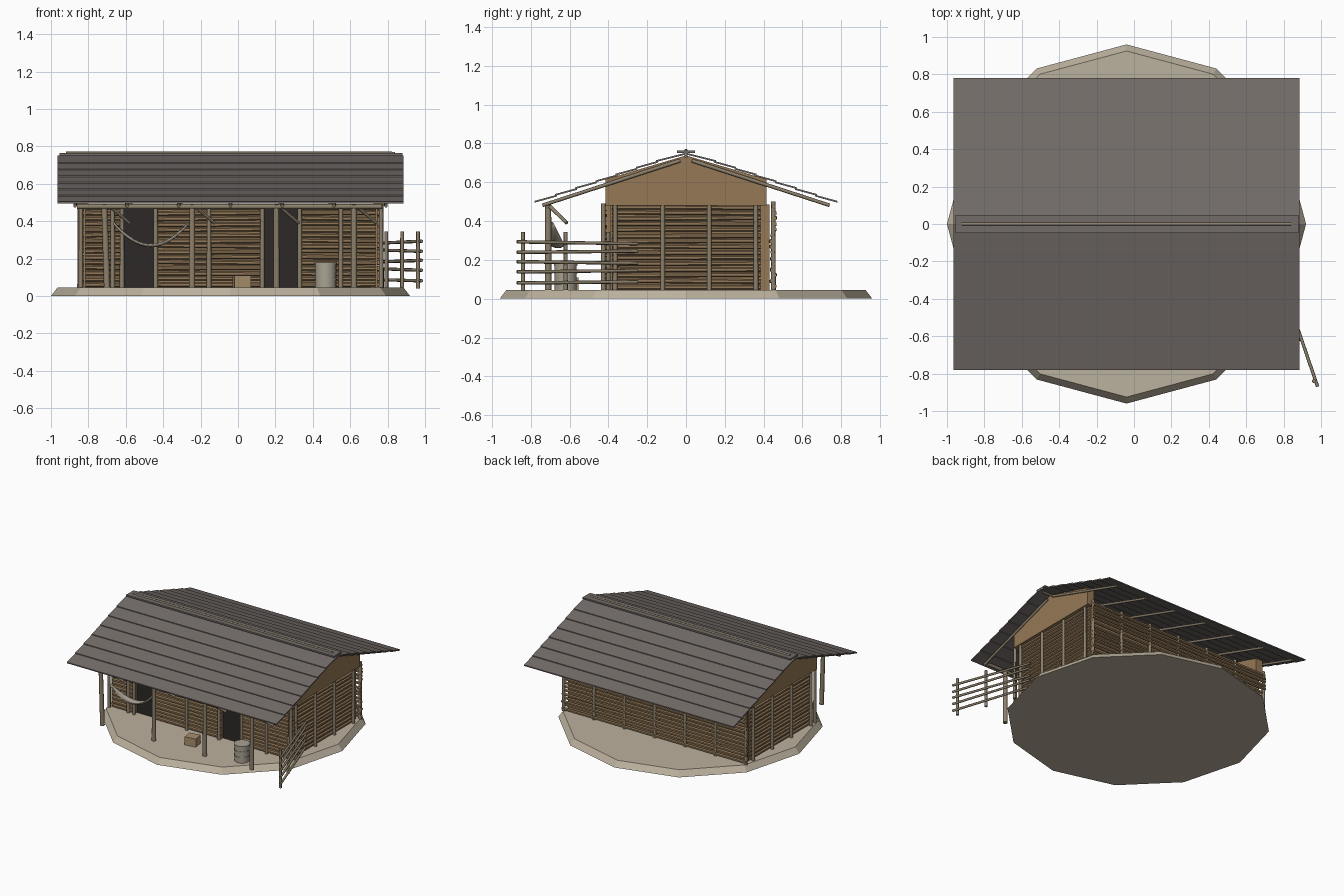
import bpy, bmesh, math, random
from mathutils import Vector, Matrix

if "Cube" in bpy.data.objects:
    bpy.data.objects.remove(bpy.data.objects["Cube"])

random.seed(4)
CX = -0.04      # house centre in x
Z0 = 0.045      # top of the earth platform


def mat(name, c):
    m = bpy.data.materials.new(name)
    m.diffuse_color = (*c, 1)
    m.use_nodes = True
    m.node_tree.nodes["Principled BSDF"].inputs["Base Color"].default_value = m.diffuse_color
    return m


EARTH = mat("earth", (0.50, 0.44, 0.34))
WALL = mat("wall_wood", (0.30, 0.19, 0.09))
SLAT = mat("slat_wood", (0.29, 0.19, 0.10))
POLE = mat("pole_wood", (0.27, 0.22, 0.15))
ROOF = mat("roof_sheet", (0.17, 0.15, 0.14))
DARK = mat("dark_opening", (0.025, 0.022, 0.02))
DRUM = mat("drum", (0.40, 0.36, 0.29))
CRATE = mat("crate", (0.38, 0.27, 0.15))


def finish(name, bm, m, smooth=False):
    bmesh.ops.recalc_face_normals(bm, faces=bm.faces)
    me = bpy.data.meshes.new(name)
    bm.to_mesh(me)
    bm.free()
    me.materials.append(m)
    ob = bpy.data.objects.new(name, me)
    bpy.context.collection.objects.link(ob)
    if smooth:
        bpy.context.view_layer.objects.active = ob
        ob.select_set(True)
        bpy.ops.object.shade_smooth_by_angle(angle=math.radians(50))
        ob.select_set(False)
    return ob


def poles(name, segs, r, m, sides=8):
    """Round poles from point a to point b, joined in one mesh."""
    bm = bmesh.new()
    for a, b in segs:
        a, b = Vector(a), Vector(b)
        d = b - a
        M = Matrix.Translation((a + b) / 2) @ d.to_track_quat('Z', 'Y').to_matrix().to_4x4()
        bmesh.ops.create_cone(bm, cap_ends=True, segments=sides, radius1=r,
                              radius2=r * 0.92, depth=d.length, matrix=M)
    return finish(name, bm, m, True)


def boxes(name, items, m, rot=0):
    """Boxes given as (x0, x1, y0, y1, z0, z1)."""
    bm = bmesh.new()
    for x0, x1, y0, y1, z0, z1 in items:
        M = (Matrix.Translation(((x0 + x1) / 2, (y0 + y1) / 2, (z0 + z1) / 2))
             @ Matrix.Rotation(rot, 4, 'Z') @ Matrix.Diagonal((x1 - x0, y1 - y0, z1 - z0, 1)))
        bmesh.ops.create_cube(bm, size=1, matrix=M)
    return finish(name, bm, m)


def prisms(name, items, m):
    """yz profiles extruded between two x positions."""
    bm = bmesh.new()
    for prof, x0, x1 in items:
        f = bm.faces.new([bm.verts.new((x0, y, z)) for y, z in prof])
        g = bmesh.ops.extrude_face_region(bm, geom=[f])
        bmesh.ops.translate(bm, vec=(x1 - x0, 0, 0),
                            verts=[v for v in g['geom'] if isinstance(v, bmesh.types.BMVert)])
    return finish(name, bm, m)


# Twelve-sided earth platform
bm = bmesh.new()
bmesh.ops.create_cone(bm, cap_ends=True, segments=12, radius1=0.96, radius2=0.925, depth=Z0,
                      matrix=Matrix.Translation((CX, 0, Z0 / 2)))
finish("earth_platform", bm, EARTH)

# Wall panels, with two door openings in the front
TOP = 0.485
spans = [(-0.815, -0.62), (-0.44, 0.14), (0.32, 0.735)]
boxes("front_wall", [(a, b, -0.41, -0.375, Z0, TOP) for a, b in spans], WALL)
boxes("back_wall", [(-0.82, 0.74, 0.385, 0.43, Z0, TOP)], WALL)
boxes("side_walls", [(CX + s * 0.77 - 0.015, CX + s * 0.77 + 0.015, -0.39, 0.39, Z0, TOP)
                     for s in (-1, 1)], WALL)
boxes("doorways", [(-0.62, -0.44, -0.39, -0.38, Z0, TOP), (0.14, 0.32, -0.39, -0.38, Z0, TOP)], DARK)

# Horizontal slats over every wall
front, back, side = [], [], []
for i in range(15):
    z = 0.062 + i * 0.0293


    def j():
        return z + random.uniform(-0.004, 0.004)
    for a, b in spans:
        front.append(((a, -0.412, j()), (b, -0.412, j())))
    o = 0.438 + random.uniform(0, 0.02)
    back.append(((-0.855, o, j()), (0.775, o, j())))
    for s in (-1, 1):
        x = CX + s * 0.79
        side.append(((x, -0.38, j()), (x, 0.385, j())))
poles("front_slats", front, 0.0125, SLAT, 6)
poles("back_slats", back, 0.0125, SLAT, 6)
poles("side_slats", side, 0.0125, SLAT, 6)

# Wall posts
posts = [((x, -0.426, Z0), (x, -0.426, 0.49))
         for x in (-0.84, -0.67, -0.62, -0.44, -0.155, 0.13, 0.33, 0.55, 0.765)]
posts += [((CX + k * 0.268, 0.45, Z0), (CX + k * 0.268, 0.45, 0.5)) for k in range(-3, 4)]
posts += [((CX + s * 0.807, y, Z0), (CX + s * 0.807, y, 0.48))
          for s in (-1, 1) for y in (-0.365, -0.12, 0.12, 0.36)]
poles("wall_posts", posts, 0.0125, POLE)

# Gable ends
gable = [(-0.415, 0.48), (0.415, 0.48), (0.415, 0.615), (0, 0.738), (-0.415, 0.615)]
prisms("gable_ends", [(gable, 0.725, 0.785), (gable, -0.865, -0.805)], WALL)

# Roof of seven overlapping boards on each slope
boards = []
for s in (-1, 1):
    for i in range(7):
        y0, y1 = 0.04 + i * 0.1043, 0.05 + (i + 1) * 0.1043
        z0, z1 = 0.745 - 0.335 * (y0 - 0.04), 0.752 - 0.335 * (y1 - 0.04)
        if i == 0:
            y0, z0 = 0.0, 0.752
        boards.append(([(s * y0, z0), (s * y1, z1), (s * y1, z1 - 0.009), (s * y0, z0 - 0.009)],
                       -0.965, 0.885))
prisms("roof_boards", boards, ROOF)
boxes("ridge_cap", [(-0.955, 0.88, -0.047, 0.047, 0.752, 0.764)], ROOF)
poles("ridge_pole", [((-0.92, 0, 0.763), (0.84, 0, 0.763)),
                     ((-0.93, 0, 0.733), (0.86, 0, 0.733))], 0.009, POLE)

# Rafters under both slopes
poles("rafters", [((CX + k * 0.277, s * 0.03, 0.712), (CX + k * 0.277, s * 0.74, 0.481))
                  for k in range(-3, 4) for s in (-1, 1)], 0.010, POLE)

# Porch posts, beam and braces
px = (-0.70, -0.245, 0.205, 0.62)
poles("porch_posts", [((x, -0.71, Z0), (x - (0.015 if x < -0.5 else 0), -0.71, 0.49)) for x in px],
      0.017, POLE, 10)
poles("porch_beam", [((-0.86, -0.715, 0.478), (0.77, -0.715, 0.478))], 0.014, POLE)
poles("porch_braces", [((x + 0.02, -0.70, 0.475), (x + 0.12, -0.615, 0.39)) for x in px], 0.010, POLE)

# Hammock: sagging ribbon with a shallow U section
bm = bmesh.new()
rows = []
for i in range(17):
    t = i / 16 * 2 - 1
    w = 0.006 + 0.03 * (1 - t * t)
    c = Vector((-0.465 + 0.2 * t, -0.69 + 0.03 * (1 - t * t), 0.26 + 0.12 * t * t))
    rows.append([bm.verts.new(c + Vector((0, w * k, 0.012 * k * k))) for k in (-1, -0.5, 0, 0.5, 1)])
for r0, r1 in zip(rows, rows[1:]):
    for k in range(4):
        bm.faces.new((r0[k], r0[k + 1], r1[k + 1], r1[k]))
ob = finish("hammock", bm, DRUM, True)
ob.modifiers.new("thickness", 'SOLIDIFY').thickness = 0.008

# Fence running out from the right front corner
fp = lambda y: 0.793 + (-0.40 - y) * 0.385
poles("fence_posts", [((fp(y), y, Z0 if y > -0.8 else 0.04), (fp(y), y, 0.345))
                      for y in (-0.40, -0.62, -0.84)], 0.011, POLE)
poles("fence_rails", [((fp(-0.87) + 0.008, -0.87, z + random.uniform(-0.004, 0.004)),
                       (fp(-0.25) + 0.035, -0.25, z + random.uniform(-0.01, 0.01)))
                      for z in (0.085, 0.138, 0.19, 0.24, 0.293)], 0.009, POLE)

# Water drum with rim bands, and a crate
bm = bmesh.new()
for r, z0, z1 in ((0.057, Z0, 0.18), (0.06, 0.085, 0.092), (0.06, 0.13, 0.137), (0.06, 0.172, 0.18)):
    bmesh.ops.create_cone(bm, cap_ends=True, segments=16, radius1=r, radius2=r, depth=z1 - z0,
                          matrix=Matrix.Translation((0.47, -0.62, (z0 + z1) / 2)))
finish("water_drum", bm, DRUM, True)
boxes("crate", [(-0.025, 0.065, -0.64, -0.56, Z0, 0.11)], CRATE, 0.15)
